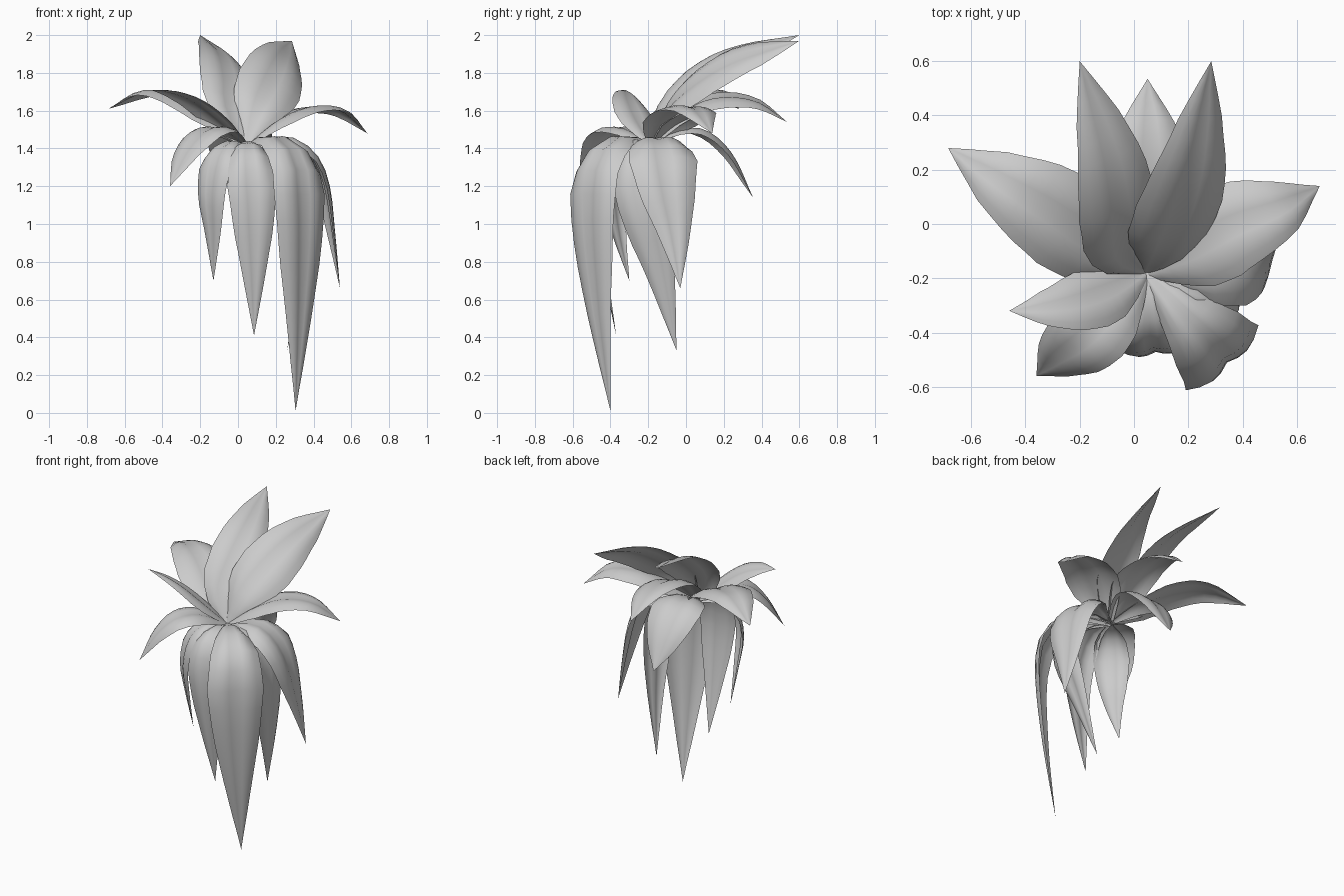
import bpy
import math
from mathutils import Vector

if "Cube" in bpy.data.objects:
    bpy.data.objects.remove(bpy.data.objects["Cube"])

UP = Vector((0, 0, 1))
# half-width profiles along the leaf: (position, fraction)
BROAD = [(0, .12), (.12, .5), (.28, .9), (.42, 1), (.6, .88), (.8, .54), (1, 0)]
HANG = [(0, .12), (.1, .48), (.22, .86), (.36, 1), (.55, .8), (.8, .36), (1, 0)]


def profile(keys, u):
    for (a, fa), (b, fb) in zip(keys, keys[1:]):
        if u <= b:
            return fa + (fb - fa) * (u - a) / (b - a)
    return 0


def spine(pts, n=60):
    """Smooth curve through the points, with its running length."""
    p = [2 * pts[0] - pts[1]] + pts + [2 * pts[-1] - pts[-2]]
    fine = []
    for i in range(1, len(p) - 2):
        a, b, c, d = p[i - 1:i + 3]
        for k in range(n):
            t = k / n
            fine.append(.5 * (2 * b + (c - a) * t + (2 * a - 5 * b + 4 * c - d) * t ** 2
                              + (3 * b - a - 3 * c + d) * t ** 3))
    fine.append(pts[-1])
    cum = [0]
    for a, b in zip(fine, fine[1:]):
        cum.append(cum[-1] + (b - a).length)
    return fine, cum


def leaf(name, coords, width, keys=BROAD, tilt=0.0, rows=14, cols=8):
    pts = [Vector((0.045, -0.18, 1.415))] + [Vector(c) for c in coords]
    fine, cum = spine(pts)
    out = pts[3] - pts[0]
    out.z = 0
    side0 = (out.normalized().cross(UP) + UP * tilt).normalized()
    verts, faces = [], []
    for r in range(rows + 1):
        u = r / rows
        i = min(range(len(cum)), key=lambda k: abs(cum[k] - u * cum[-1]))
        tan = (fine[min(i + 3, len(fine) - 1)] - fine[max(i - 3, 0)]).normalized()
        side = (side0 - tan * side0.dot(tan)).normalized()
        nor = side.cross(tan)
        half = width / 2 * profile(keys, u)
        # edges droop near the root; each half bulges either side of the midrib
        droop = .15 if keys is BROAD else .12 + .45 * max(0, 1 - u / .35)
        bulge = .09 if keys is BROAD else .13
        if r == rows:
            verts.append(fine[-1])
            break
        for c in range(cols + 1):
            v = 2 * c / cols - 1
            off = bulge * (math.sin(math.pi * abs(v)) - .5) - droop * (v * v - .3)
            verts.append(fine[i] + side * half * v + nor * half * off)
    w = cols + 1
    for r in range(rows):
        for c in range(cols):
            a = r * w + c
            if r == rows - 1:
                faces.append((a, a + 1, rows * w))
            else:
                faces.append((a, a + 1, a + w + 1, a + w))
    me = bpy.data.meshes.new(name)
    me.from_pydata(verts, [], faces)
    me.polygons.foreach_set("use_smooth", [True] * len(faces))
    ob = bpy.data.objects.new(name, me)
    bpy.context.collection.objects.link(ob)


# upright leaves
leaf("upright_leaf_left", [(-.04, -.12, 1.6), (-.05, .04, 1.77), (-.09, .26, 1.9), (-.2, .6, 2)], .32, tilt=-.42)
leaf("upright_leaf_right", [(.1, -.11, 1.59), (.17, .04, 1.74), (.23, .26, 1.87), (.285, .6, 1.97)], .36, tilt=-.88)

# spreading leaves
leaf("back_leaf", [(.05, 0, 1.6), (.06, .17, 1.67), (.06, .37, 1.65), (.05, .535, 1.54)], .34, tilt=-.25)
leaf("left_leaf", [(-.14, -.07, 1.57), (-.3, .04, 1.67), (-.48, .15, 1.7), (-.685, .28, 1.61)], .37)
leaf("right_leaf", [(.2, -.1, 1.54), (.36, -.01, 1.61), (.54, .06, 1.6), (.685, .14, 1.48)], .35, tilt=.05)
leaf("front_left_leaf", [(-.1, -.25, 1.55), (-.22, -.29, 1.64), (-.34, -.31, 1.69), (-.46, -.32, 1.71)], .24, tilt=-.3)
leaf("front_left_low_leaf", [(-.08, -.31, 1.5), (-.18, -.42, 1.49), (-.28, -.49, 1.38), (-.36, -.56, 1.2)], .29)
leaf("back_low_leaf", [(.03, -.05, 1.49), (.01, .09, 1.49), (0, .23, 1.37), (0, .355, 1.14)], .35)

# hanging leaves
leaf("hanging_leaf_long", [(.19, -.34, 1.46), (.31, -.47, 1.35), (.345, -.515, 1.1), (.335, -.48, .6), (.305, -.4, .01)], .36, HANG)
leaf("hanging_leaf_front", [(.055, -.33, 1.43), (.065, -.44, 1.33), (.08, -.475, 1.12), (.085, -.44, .8), (.085, -.37, .41)], .26, HANG)
leaf("hanging_leaf_left", [(-.05, -.29, 1.43), (-.12, -.365, 1.34), (-.15, -.39, 1.16), (-.14, -.36, .95), (-.13, -.3, .7)], .23, HANG)
leaf("hanging_leaf_right", [(.25, -.15, 1.45), (.38, -.12, 1.37), (.455, -.1, 1.22), (.5, -.06, .95), (.54, -.03, .66)], .37, HANG)
leaf("hanging_leaf_right_inner", [(.22, -.24, 1.44), (.35, -.25, 1.34), (.39, -.23, 1.1), (.34, -.14, .75), (.26, -.05, .33)], .29, HANG)
